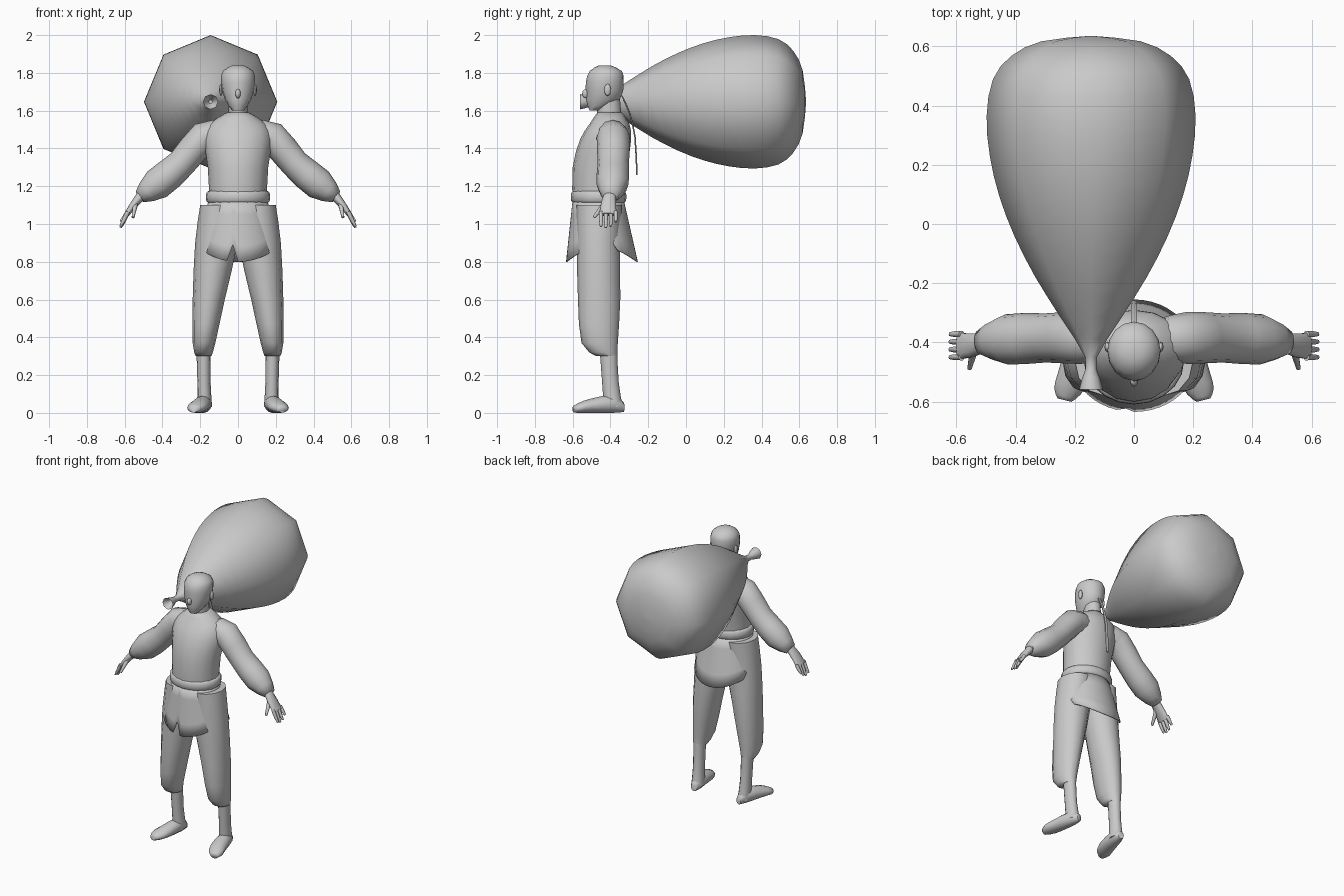
import bpy, bmesh, math
from mathutils import Vector

cube = bpy.data.objects.get("Cube")
if cube:
    bpy.data.objects.remove(cube, do_unlink=True)

X, Y, Z = Vector((1, 0, 0)), Vector((0, 1, 0)), Vector((0, 0, 1))

grey = bpy.data.materials.new("plain_grey")
grey.use_nodes = True
colour = (.59, .59, .59, 1)
grey.diffuse_color = colour
shader = next(node for node in grey.node_tree.nodes if node.type == 'BSDF_PRINCIPLED')
shader.inputs["Base Color"].default_value = colour


def finish(name, bm, mirror=False):
    """Smooth shade with sharp creases, and mirror paired parts."""
    bmesh.ops.recalc_face_normals(bm, faces=bm.faces)
    for face in bm.faces:
        face.smooth = True
    for edge in bm.edges:
        edge.smooth = edge.calc_face_angle(0) < math.radians(65)
    mesh = bpy.data.meshes.new(name)
    bm.to_mesh(mesh)
    bm.free()
    mesh.materials.append(grey)
    obj = bpy.data.objects.new(name, mesh)
    bpy.context.collection.objects.link(obj)
    if mirror:
        obj.modifiers.new("mirror", 'MIRROR').use_mirror_merge = False
    return obj


def refine(rows):
    """Add a smoothly curved midpoint between neighbouring stations."""
    result = [rows[0]]
    for k in range(len(rows) - 1):
        before, after = rows[max(k - 1, 0)], rows[min(k + 2, len(rows) - 1)]
        result.append([(9 * (b + c) - a - d) / 16
                       for a, b, c, d in zip(before, rows[k], rows[k + 1], after)])
        result.append(rows[k + 1])
    return result


def skin(bm, rings):
    for lower, upper in zip(rings, rings[1:]):
        for i in range(len(lower)):
            bm.faces.new((lower[i - 1], lower[i], upper[i], upper[i - 1]))


def tube(name, rows, sides=12, side=Y, along=None, mirror=False):
    """Loft ellipses through stations of x, y, z, half width, half depth along side."""
    bm = bmesh.new()
    rows = refine(rows)
    centres = [Vector(row[:3]) for row in rows]
    rings = []
    for k, (centre, row) in enumerate(zip(centres, rows)):
        last = len(centres) - 1
        path = along or centres[min(k + 1, last)] - centres[max(k - 1, 0)]
        across = side.cross(path).normalized()
        depth = path.cross(across).normalized()
        ring = []
        for i in range(sides):
            angle = math.tau * i / sides
            offset = across * row[3] * math.cos(angle) + depth * row[4] * math.sin(angle)
            ring.append(bm.verts.new(centre + offset))
        rings.append(ring)
    skin(bm, rings)
    bm.faces.new(rings[0])
    bm.faces.new(rings[-1])
    return finish(name, bm, mirror)


def stack(name, rows, sides=16):
    """Loft level rings through stations of height, half width, front, back."""
    return tube(name, [(0, (front + back) / 2, z, width, (back - front) / 2)
                       for z, width, front, back in rows], sides, along=Z)


def ball(name, centre, size, mirror=False):
    """Small rounded lump with its own radius on each axis."""
    bm = bmesh.new()
    bmesh.ops.create_uvsphere(bm, u_segments=8, v_segments=6, radius=1)
    bmesh.ops.scale(bm, vec=size, verts=bm.verts)
    bmesh.ops.translate(bm, vec=centre, verts=bm.verts)
    finish(name, bm, mirror)


# Sack: hollow flared mouth, tapering front and rounded back
sack_radius, widest = .353, .365
profile = [(-.5, .01), (-.56, .04), (-.52, .03), (-.45, .02)]
for k in range(1, 7):
    part = k / 6
    profile.append((widest - .815 * (1 - part),
                    sack_radius * math.sin(part * math.pi / 2) ** .9))
for k in range(1, 5):
    angle = k / 4 * math.radians(89)
    profile.append((widest + .27 * math.sin(angle) ** .8,
                    sack_radius * math.cos(angle) ** .8))
tube("sack", [(-.145, y, 1.647, radius, radius) for y, radius in profile], 8, Z, Y)

# Jacket, belt and neck
stack("jacket", [(1.1, .15, -.6, -.33), (1.3, .16, -.6, -.31), (1.45, .18, -.56, -.29),
                 (1.53, .15, -.51, -.3), (1.59, .06, -.47, -.34)])
belt = []
for level in (-1, -.6, .6, 1):
    bulge = .015 * (1 - level ** 4)
    belt.append((1.143 + .032 * level, .155 + bulge, -.595 - bulge, -.33 + bulge))
stack("belt", belt, 20)
stack("neck", [(1.55, .05, -.47, -.34), (1.67, .05, -.47, -.35)], 12)

# Skirt of the jacket: slit at each side, notched at the front
bm = bmesh.new()
count, levels = 48, 5
rings = [[] for level in range(levels)]
waist, hem = 1.13, .8
for i in range(count):
    angle = math.tau * i / count
    c, s = math.cos(angle), math.sin(angle)
    low = hem + .08 * c * c + 1.1 * max(0, abs(c) - .9)
    if s < 0 and -.2 < c < -.05:
        low += .09
    for k, ring in enumerate(rings):
        z = waist + (low - waist) * k / (levels - 1)
        drop = (waist - z) / (waist - hem)
        width = .155 + .075 * drop
        middle = -.465 + .02 * drop
        depth = .135 + .055 * drop
        ring.append(bm.verts.new((width * c, middle + depth * s, z)))
skin(bm, rings)
skirt = finish("jacket_skirt", bm)
skirt.modifiers.new("cloth", 'SOLIDIFY').thickness = .006

# Head with shallow eye sockets, nose and ears
head = stack("head", [(1.6, .03, -.51, -.46), (1.66, .07, -.53, -.35),
                      (1.75, .09, -.53, -.33), (1.81, .08, -.51, -.34),
                      (1.84, .03, -.46, -.4)])
for vertex in head.data.vertices:
    x, y, z = vertex.co
    if y < -.48 and .015 < abs(x) < .055 and 1.69 < z < 1.74:
        vertex.co.y += .012
ball("nose", (0, -.53, 1.69), (.014, .02, .025))
ball("ear", (.09, -.415, 1.71), (.01, .018, .032), mirror=True)

# Thin braid hanging down the back
braid = [(-.34, 1.68), (-.3, 1.59), (-.27, 1.46), (-.26, 1.26)]
tube("braid", [(0, y, z, .004, .011) for y, z in braid], 6, X)

# Sleeves and hands
tube("sleeve", [(.09, -.39, 1.47, .07, .07), (.18, -.385, 1.46, .083, .088),
                (.3, -.385, 1.32, .077, .083), (.43, -.39, 1.21, .084, .085),
                (.52, -.4, 1.145, .036, .042)], mirror=True)
tube("palm", [(.5, -.4, 1.165, .028, .03), (.55, -.41, 1.105, .02, .042),
              (.59, -.412, 1.05, .014, .046)], 10, mirror=True)
for k, finger in enumerate(("index", "middle", "ring", "little")):
    y = -.45 + .026 * k
    tip = .98 + .008 * (k - 1) ** 2
    tube(finger + "_finger", [(.583, y, 1.065, .012, .012),
                              (.605, y, (tip + 1.05) / 2, .011, .011),
                              (.622, y, tip, .006, .007)], 6, mirror=True)
tube("thumb", [(.54, -.42, 1.12, .016, .016), (.556, -.488, 1.035, .008, .008)],
     6, X, mirror=True)

# Trouser legs gathered below the knee, with bare ankles
tube("trouser_leg", [(.1, -.46, 1.1, .1, .12), (.115, -.464, .9, .112, .115),
                     (.155, -.46, .6, .085, .112), (.18, -.457, .37, .06, .096),
                     (.182, -.42, .3, .042, .055)], along=Z, mirror=True)
tube("ankle", [(.182, -.41, .32, .038, .046), (.18, -.4, .16, .035, .044),
               (.177, -.385, .03, .04, .05)], along=Z, mirror=True)

# Feet turned slightly outwards
tube("foot", [(.17, -.33, .03, .02, .025), (.18, -.39, .047, .042, .047),
              (.205, -.51, .037, .052, .037), (.225, -.565, .027, .046, .027),
              (.235, -.595, .02, .024, .018)],
     side=Z, along=Vector((.25, -1, 0)), mirror=True)
